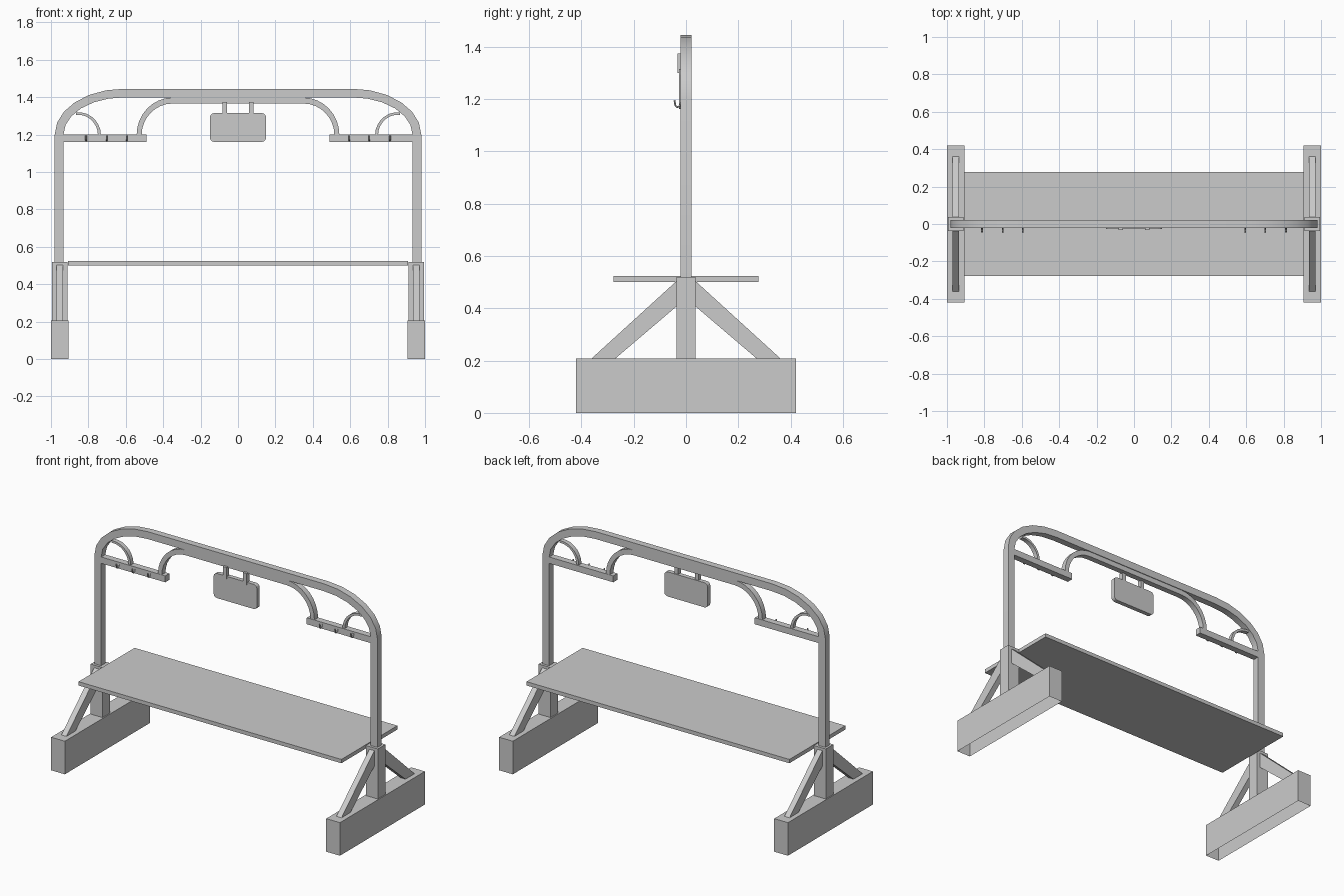
import bpy, bmesh, math

if "Cube" in bpy.data.objects:
    bpy.data.objects.remove(bpy.data.objects["Cube"])


def finish(name, bm, smooth=False, mirror=False):
    bmesh.ops.recalc_face_normals(bm, faces=bm.faces)
    me = bpy.data.meshes.new(name)
    bm.to_mesh(me)
    bm.free()
    ob = bpy.data.objects.new(name, me)
    bpy.context.collection.objects.link(ob)
    if smooth:
        bpy.ops.object.select_all(action='DESELECT')
        ob.select_set(True)
        bpy.context.view_layer.objects.active = ob
        bpy.ops.object.shade_smooth_by_angle(angle=math.radians(30))
    if mirror:
        ob.modifiers.new("mirror", 'MIRROR').use_axis[0] = True
    return ob


def box(name, x, y, z, mirror=False, open_bottom=False):
    bm = bmesh.new()
    bmesh.ops.create_cube(bm, size=1)
    for v in bm.verts:
        for i, (a, b) in enumerate((x, y, z)):
            v.co[i] = b if v.co[i] > 0 else a
    ob = finish(name, bm, mirror=mirror)
    if open_bottom:
        bm = bmesh.new()
        bm.from_mesh(ob.data)
        bmesh.ops.delete(bm, geom=[f for f in bm.faces if f.normal.z < -0.9], context='FACES')
        bm.to_mesh(ob.data)
        bm.free()
    return ob


def prism(name, pts, axis, lo, hi, mirror=False):
    """Extrude an outline: axis 'y' takes (x, z) points, axis 'x' takes (y, z)."""
    bm = bmesh.new()
    put = lambda p, d: (p[0], d, p[1]) if axis == 'y' else (d, p[0], p[1])
    a = [bm.verts.new(put(p, lo)) for p in pts]
    b = [bm.verts.new(put(p, hi)) for p in pts]
    bm.faces.new(a)
    bm.faces.new(b)
    for i in range(len(pts)):
        j = (i + 1) % len(pts)
        bm.faces.new((a[i], a[j], b[j], b[i]))
    return finish(name, bm, mirror=mirror)


def strip(name, outer, inner, depth, mirror=False):
    """Bent bar of rectangular section between two (x, z) polylines."""
    bm = bmesh.new()
    rings = [[bm.verts.new((p[0], y, p[1])) for p, y in
              ((o, -depth), (o, depth), (i, depth), (i, -depth))]
             for o, i in zip(outer, inner)]
    for r, s in zip(rings, rings[1:]):
        for k in range(4):
            m = (k + 1) % 4
            bm.faces.new((r[k], r[m], s[m], s[k]))
    bm.faces.new(rings[0])
    bm.faces.new(rings[-1])
    return finish(name, bm, smooth=True, mirror=mirror)


def arc(cx, cz, rx, rz, a0, a1, n):
    return [(cx + rx * math.cos(math.radians(a0 + (a1 - a0) * i / n)),
             cz + rz * math.sin(math.radians(a0 + (a1 - a0) * i / n))) for i in range(n + 1)]


def both(pts):
    return pts + [(-x, z) for x, z in reversed(pts)]


# feet (hollow underneath), posts and diagonal braces
box("foot_beam", (0.905, 1.0), (-0.42, 0.42), (0, 0.207), mirror=True, open_bottom=True)
box("lower_post", (0.912, 0.994), (-0.037, 0.037), (0.207, 0.52), mirror=True)
for side, s in (("front", -1), ("back", 1)):
    prism(side + "_brace", [(s * 0.362, 0.207), (s * 0.271, 0.207), (s * 0.035, 0.408),
                            (s * 0.035, 0.505)], 'x', 0.935, 0.97, mirror=True)

# table top
box("table_top", (-0.91, 0.91), (-0.277, 0.277), (0.50, 0.524))

# main arched frame
outer = [(-0.98, 0.52)] + arc(-0.61, 1.2, 0.37, 0.245, 180, 90, 6)
inner = [(-0.933, 0.52)] + arc(-0.61, 1.2, 0.323, 0.199, 180, 90, 6)
strip("arched_frame", both(outer), both(inner), 0.021)

# lower rail curving down onto the side bars
strip("lower_rail", both(arc(-0.35, 1.198, 0.192, 0.2, 180, 90, 8)),
      both(arc(-0.35, 1.198, 0.165, 0.168, 180, 90, 8)), 0.018)
box("side_bar", (0.49, 0.935), (-0.02, 0.02), (1.16, 1.2), mirror=True)

# small corner arcs
strip("corner_arc", arc(0.855, 1.198, 0.122, 0.122, 180, 84, 7),
      arc(0.855, 1.198, 0.106, 0.108, 180, 84, 7), 0.014, mirror=True)

# hanging sign with rounded corners
r = 0.022
board = []
for cx, cz, a in ((1, 1, 0), (-1, 1, 90), (-1, -1, 180), (1, -1, 270)):
    board += arc(cx * (0.15 - r), 1.238 + cz * (0.077 - r), r, r, a, a + 90, 3)
prism("sign_board", board, 'y', -0.027, 0.0)
box("sign_hanger", (0.058, 0.082), (-0.033, -0.005), (1.30, 1.373), mirror=True)

# coat hooks on the front of the side bars
for n, x in enumerate((0.595, 0.702, 0.812)):
    bm = bmesh.new()
    path = [(-0.018, 1.188), (-0.024, 1.173), (-0.033, 1.168), (-0.041, 1.175), (-0.044, 1.195)]
    rings = []
    for i, (y, z) in enumerate(path):
        p, q = path[max(i - 1, 0)], path[min(i + 1, 4)]
        ty, tz = q[0] - p[0], q[1] - p[1]
        d = math.hypot(ty, tz)
        ny, nz = -tz / d, ty / d
        rings.append([bm.verts.new((x + 0.005 * math.cos(t), y + 0.004 * math.sin(t) * ny,
                                    z + 0.004 * math.sin(t) * nz))
                      for t in (k * math.pi / 3 for k in range(6))])
    for a, b in zip(rings, rings[1:]):
        for k in range(6):
            m = (k + 1) % 6
            bm.faces.new((a[k], a[m], b[m], b[k]))
    bm.faces.new(rings[0])
    bm.faces.new(rings[-1])
    finish("hook_%d" % (n + 1), bm, smooth=True, mirror=True)
